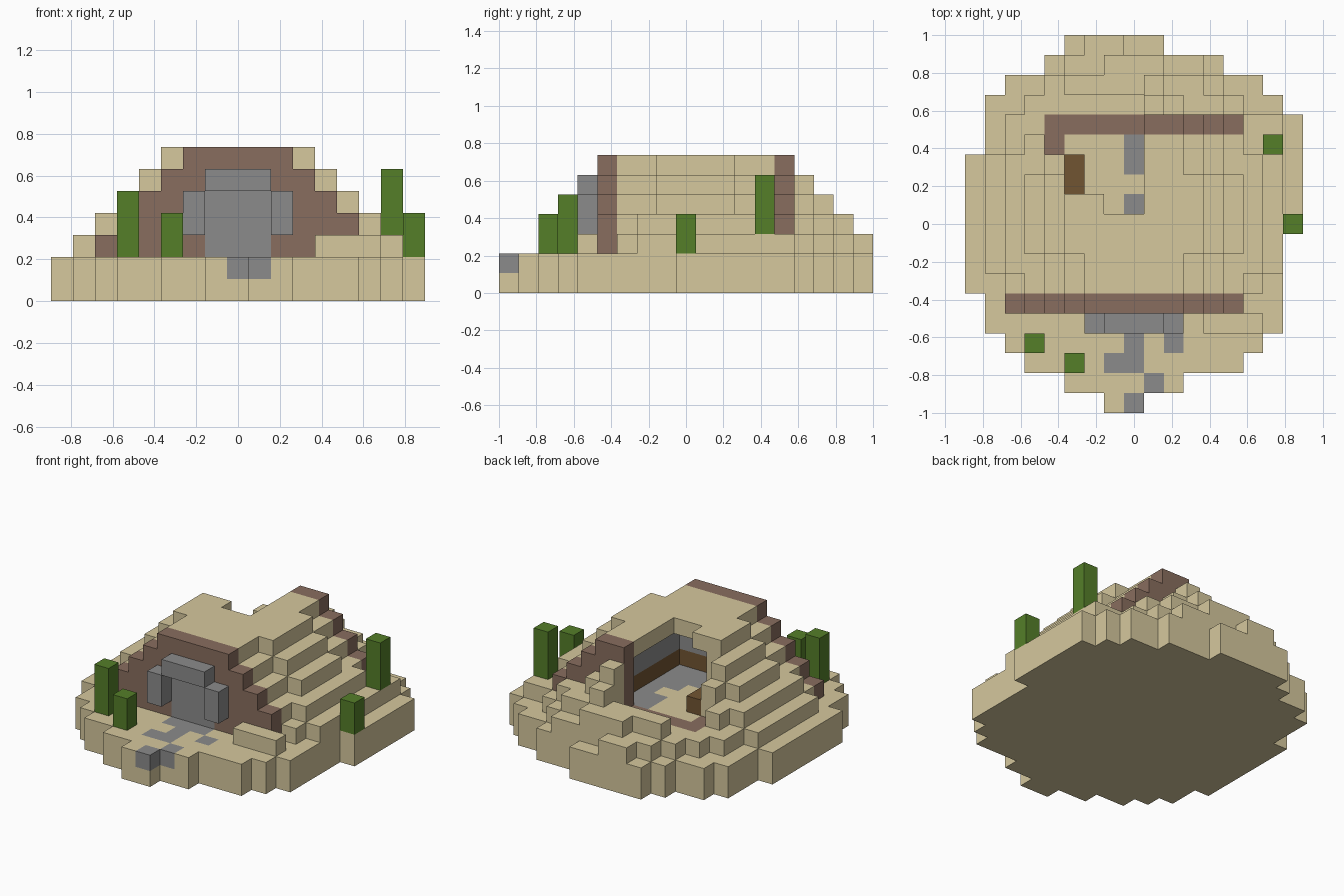
import bpy
import bmesh
from mathutils import Vector

if "Cube" in bpy.data.objects:
    bpy.data.objects.remove(bpy.data.objects["Cube"], do_unlink=True)

NX, NY = 17, 19
UNIT = 2 / NY


def material(name, rgb):
    m = bpy.data.materials.new(name)
    m.use_nodes = True
    m.diffuse_color = (*rgb, 1)
    m.node_tree.nodes["Principled BSDF"].inputs["Base Color"].default_value = (*rgb, 1)
    return m


SAND = material("sand", (.67, .58, .34))
CLAY = material("clay_brown", (.25, .155, .113))
STONE = material("stone_grey", (.26, .26, .26))
CACTUS = material("cactus_green", (.09, .21, .022))
WOOD = material("dark_wood", (.165, .09, .032))

# Every filled block maps to its part name and colour
blocks = {}


def fill(part, mat, xs, ys, zs):
    for x in range(*xs):
        for y in range(*ys):
            for z in range(*zs):
                blocks[x, y, z] = (part, mat)


def clear(xs, ys, zs):
    for x in range(*xs):
        for y in range(*ys):
            for z in range(*zs):
                blocks.pop((x, y, z), None)


# Ground slab: start and end of each row, front to back
rows = ("7-9 5-11 3-14 2-15 1-16 1-16 0-16 0-16 0-16 0-17 "
        "0-17 0-17 0-17 1-17 1-17 1-16 2-15 4-13 5-10")
for y, row in enumerate(rows.split()):
    start, end = map(int, row.split("-"))
    fill("ground", SAND, (start, end), (y, y + 1), (0, 2))

# Terraced hill: each level is a smaller rounded diamond behind the front wall
for z in range(2, 7):
    rx, ry = 9.6 - z, 10.8 - z
    for x in range(NX):
        for y in range(6, NY - 1):
            if abs((x - 8) / rx) ** 1.7 + abs((y - 9.5) / ry) ** 1.7 < 1:
                fill("hill", SAND, (x, x + 1), (y, y + 1), (z, z + 1))
fill("hill", SAND, (12, 15), (4, 5), (2, 3))
fill("hill", SAND, (14, 16), (12, 15), (2, 3))
fill("hill", SAND, (6, 8), (18, 19), (2, 3))

# Stepped clay walls at the front and back
for z in range(2, 7):
    fill("front_wall", CLAY, (max(2, z), min(14, 17 - z)), (5, 6), (z, z + 1))
    fill("back_wall", CLAY, (9, min(14, 17 - z)), (14, 15), (z, z + 1))

# Lined chamber
for z in range(3, 6):
    lining = ("wood_lining", WOOD) if z == 3 else ("stone_lining", STONE)
    fill(*lining, (10, 11), (7, 14), (z, z + 1))
    fill(*lining, (6, 11), (7, 8), (z, z + 1))
clear((6, 10), (8, 14), (3, 6))

# Broken corner at the back
clear((5, 9), (11, 16), (3, 7))
clear((7, 9), (10, 11), (3, 7))
clear((4, 5), (13, 16), (3, 7))
clear((4, 9), (16, NY), (4, 7))

# Chamber floor, fallen wall line and chest
fill("chamber_floor", STONE, (8, 10), (8, 14), (2, 3))
fill("chamber_floor", STONE, (6, 8), (8, 10), (2, 3))
fill("hill", SAND, (8, 9), (11, 12), (2, 3))
fill("wall_footing", CLAY, (4, 9), (14, 15), (2, 3))
fill("wall_footing", CLAY, (4, 5), (13, 14), (2, 3))
fill("chest", WOOD, (5, 6), (11, 13), (3, 4))

# Stone doorway with posts and lintel
fill("door", STONE, (7, 10), (5, 6), (2, 5))
for x in (6, 10):
    fill("door_posts", STONE, (x, x + 1), (4, 5), (3, 5))
fill("door_lintel", STONE, (7, 10), (4, 5), (5, 6))

# Stepping stones
fill("path", STONE, (7, 10), (4, 5), (1, 2))
for x, y in ((8, 0), (9, 1), (7, 2), (8, 2), (8, 3), (10, 3)):
    fill("path", STONE, (x, x + 1), (y, y + 1), (1, 2))

# Cacti
for i, (x, y, low, high) in enumerate(((3, 3, 2, 5), (5, 2, 2, 4), (16, 9, 2, 4), (15, 13, 3, 6))):
    clear((x, x + 1), (y, y + 1), (low, 7))
    fill("cactus_" + "abcd"[i], CACTUS, (x, x + 1), (y, y + 1), (low, high))


def build(part, mat):
    """Make one object from the exposed faces of a part's blocks."""
    bm = bmesh.new()
    for cell, (owner, _) in blocks.items():
        if owner != part:
            continue
        centre = Vector(cell) + Vector((.5 - NX / 2, .5 - NY / 2, .5))
        for axis in range(3):
            for sign in (-1, 1):
                n = Vector((0, 0, 0))
                n[axis] = sign
                if tuple(int(c + d) for c, d in zip(cell, n)) in blocks:
                    continue
                u = Vector((0, 0, 0))
                u[(axis + 1) % 3] = 1
                v = n.cross(u)
                corners = (-u - v, u - v, u + v, v - u)
                bm.faces.new([bm.verts.new((centre + (n + c) / 2) * UNIT) for c in corners])
    bmesh.ops.remove_doubles(bm, verts=bm.verts, dist=UNIT / 100)
    mesh = bpy.data.meshes.new(part)
    bm.to_mesh(mesh)
    bm.free()
    mesh.materials.append(mat)
    bpy.context.scene.collection.objects.link(bpy.data.objects.new(part, mesh))


for part, mat in dict(blocks.values()).items():
    build(part, mat)
